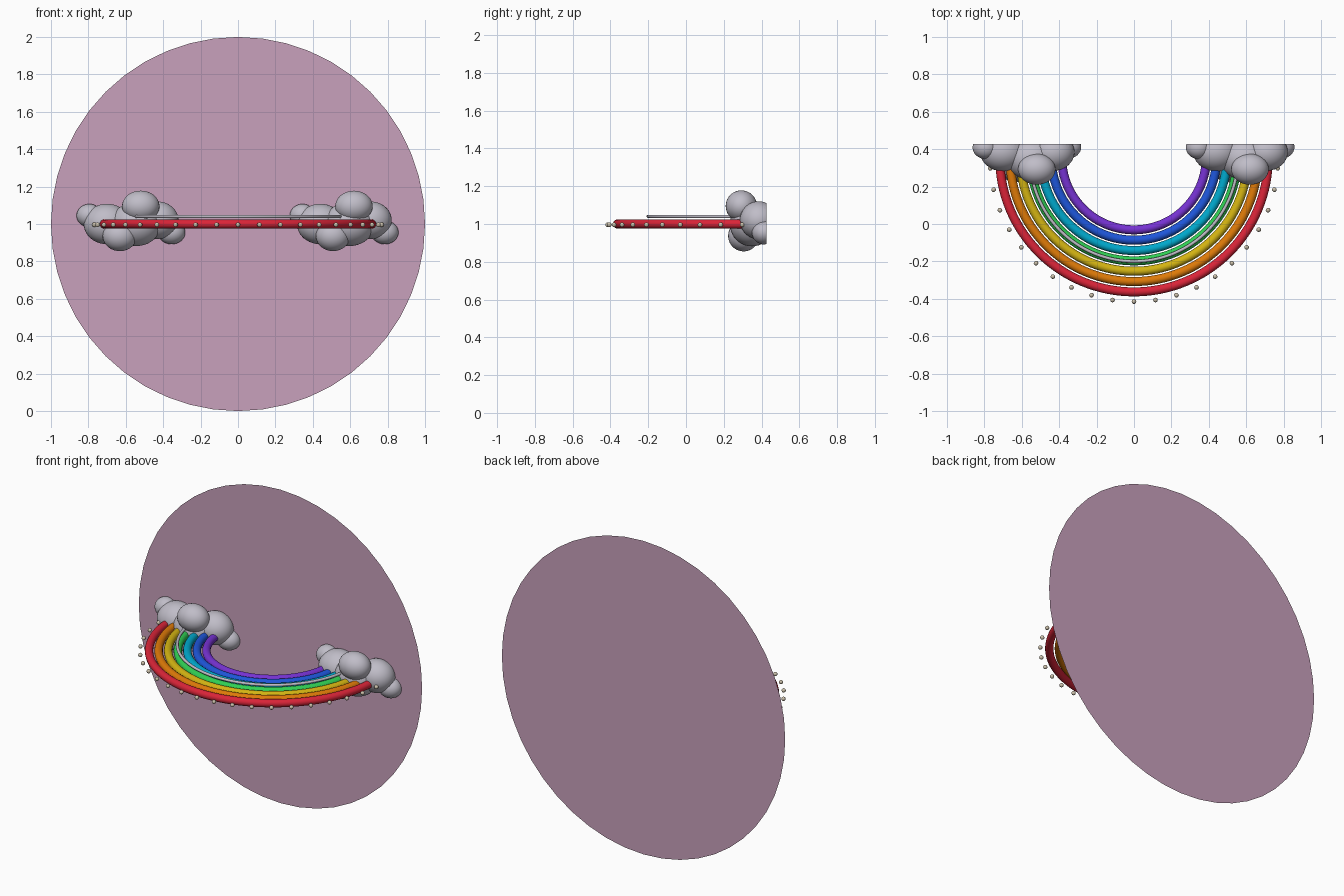
import bpy, bmesh, math
from mathutils import Matrix, Vector

if "Cube" in bpy.data.objects:
    bpy.data.objects.remove(bpy.data.objects["Cube"])

BACK = 0.428               # plane of the backing disc
CENTRE = Vector((0, 0.355, 1.0))


def material(name, rgb):
    m = bpy.data.materials.new(name)
    lin = [(c / 255 / 12.92) if c < 10 else ((c / 255 + 0.055) / 1.055) ** 2.4 for c in rgb]
    m.diffuse_color = (*lin, 1)
    m.use_nodes = True
    m.node_tree.nodes["Principled BSDF"].inputs["Base Color"].default_value = m.diffuse_color
    return m


def finish(bm, name, mat, smooth=True):
    bmesh.ops.recalc_face_normals(bm, faces=bm.faces)
    me = bpy.data.meshes.new(name)
    for f in bm.faces:
        f.smooth = smooth and len(f.verts) <= 4
    bm.to_mesh(me)
    bm.free()
    me.materials.append(mat)
    ob = bpy.data.objects.new(name, me)
    bpy.context.collection.objects.link(ob)
    return ob


def half_ring(name, radius, tube, z, mat, steps=64, sides=16):
    """Half torus lying flat, opening toward the back."""
    bm = bmesh.new()
    rings = []
    for i in range(steps + 1):
        a = math.pi + math.pi * i / steps
        out = Vector((math.cos(a), math.sin(a), 0))
        ring = []
        for j in range(sides):
            b = 2 * math.pi * j / sides
            p = CENTRE + out * (radius + tube * math.cos(b))
            p.z = z + tube * math.sin(b)
            ring.append(bm.verts.new(p))
        rings.append(ring)
    for r, s in zip(rings, rings[1:]):
        for j in range(sides):
            k = (j + 1) % sides
            bm.faces.new((r[j], r[k], s[k], s[j]))
    bm.faces.new(rings[0])
    bm.faces.new(rings[-1])
    return finish(bm, name, mat)


# Backing disc
mauve = material("mauve", (200, 161, 188))
bm = bmesh.new()
bmesh.ops.create_circle(bm, cap_ends=True, segments=48, radius=1.0,
                        matrix=Matrix.Translation((0, BACK, 1)) @ Matrix.Rotation(math.pi / 2, 4, 'X'))
finish(bm, "backing_disc", mauve, smooth=False)

# Rainbow bands, outermost first
bands = [("red", (218, 36, 56)), ("orange", (222, 122, 8)), ("yellow", (212, 180, 18)),
         ("green", (48, 208, 84)), ("cyan", (0, 168, 204)), ("blue", (30, 86, 218)),
         ("violet", (118, 50, 210))]
for i, (name, rgb) in enumerate(bands):
    half_ring(name + "_band", 0.718 - 0.0553 * i, 0.024, 1.0, material(name, rgb))

# Thin silver rail above the green band
cloud_grey = material("cloud_grey", (192, 189, 200))
half_ring("silver_rail", 0.555, 0.009, 1.04, cloud_grey, sides=10)

# Beads around the outer edge
pearl = material("pearl", (205, 194, 172))
bm = bmesh.new()
for i in range(21):
    a = math.pi + math.pi * (i + 0.5) / 21
    p = CENTRE + Vector((0.77 * math.cos(a), 0.77 * math.sin(a), -0.004))
    bmesh.ops.create_uvsphere(bm, u_segments=12, v_segments=8, radius=0.0125,
                              matrix=Matrix.Translation(p))
finish(bm, "beads", pearl)

# Clouds: puffs as (x, y, z, half width, half depth/height), cut flat at the disc
puffs = [(-0.225, 0.41, 1.045, 0.068, 0.062), (-0.13, 0.39, 1.0, 0.125, 0.108),
         (0.025, 0.35, 1.0, 0.135, 0.118), (0.14, 0.385, 1.02, 0.112, 0.1),
         (0.215, 0.412, 0.955, 0.073, 0.063), (0.05, 0.293, 1.095, 0.1, 0.083),
         (-0.062, 0.305, 0.937, 0.092, 0.082)]
for side, cx in (("left", -0.57), ("right", 0.57)):
    bm = bmesh.new()
    for x, y, z, rx, r in puffs:
        bmesh.ops.create_uvsphere(bm, u_segments=32, v_segments=20, radius=1,
                                  matrix=Matrix.Translation((cx + x, y, z)) @ Matrix.Diagonal((rx, r, r, 1)))
    bmesh.ops.bisect_plane(bm, geom=bm.verts[:] + bm.edges[:] + bm.faces[:],
                           plane_co=(0, BACK - 0.001, 0), plane_no=(0, 1, 0), clear_outer=True)
    finish(bm, side + "_cloud", cloud_grey)
